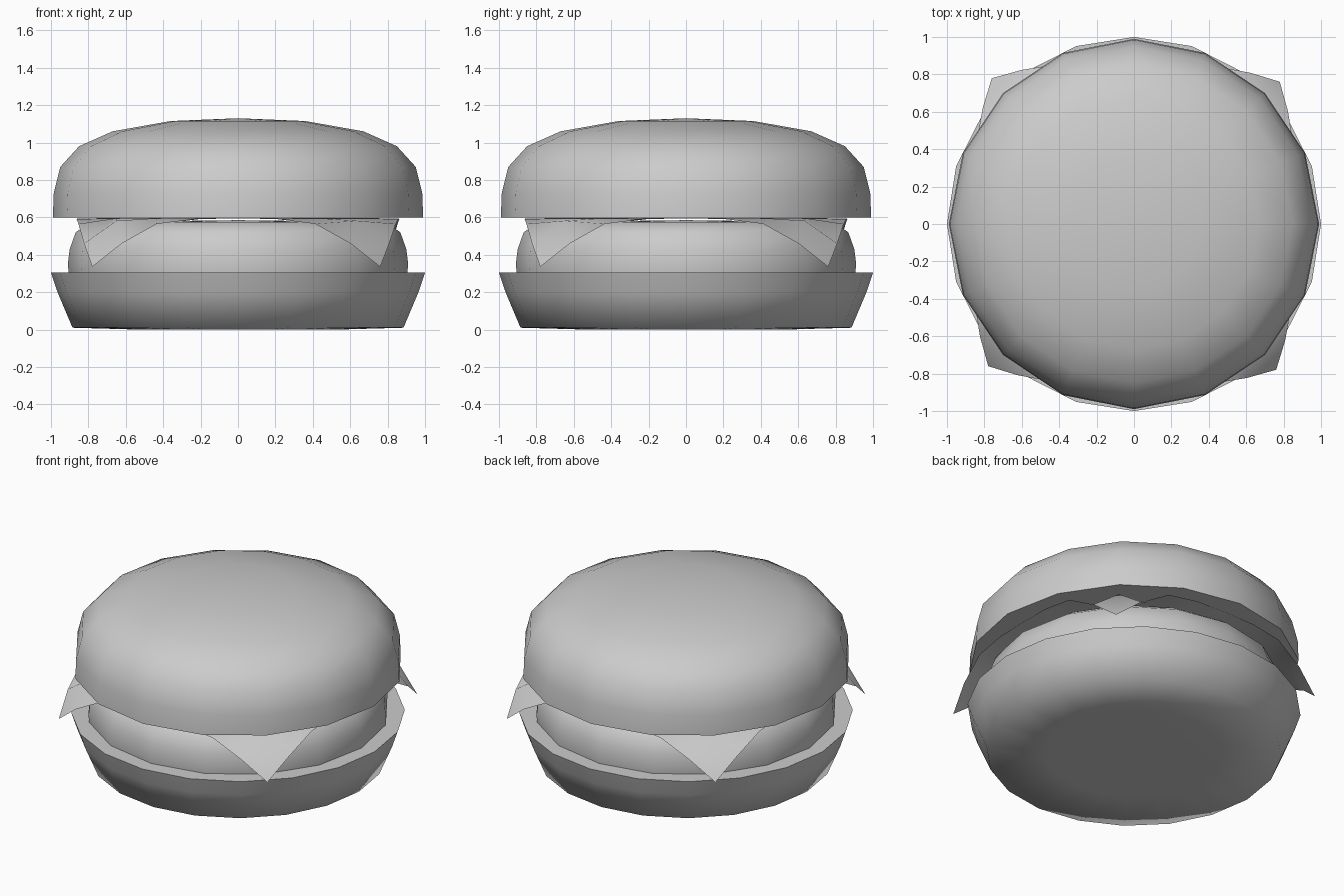
import bpy, bmesh, math

if "Cube" in bpy.data.objects:
    bpy.data.objects.remove(bpy.data.objects["Cube"])


def finish(bm, name, angle=70):
    bmesh.ops.recalc_face_normals(bm, faces=bm.faces)
    mesh = bpy.data.meshes.new(name)
    bm.to_mesh(mesh)
    bm.free()
    ob = bpy.data.objects.new(name, mesh)
    bpy.context.collection.objects.link(ob)
    bpy.ops.object.select_all(action='DESELECT')
    ob.select_set(True)
    bpy.context.view_layer.objects.active = ob
    bpy.ops.object.shade_smooth_by_angle(angle=math.radians(angle))
    return ob


def lathe(name, profile, sides):
    """Revolve (radius, z) points around z; radius 0 makes a pole."""
    bm = bmesh.new()
    rings = []
    for r, z in profile:
        n = sides if r > 0 else 1
        rings.append([bm.verts.new((r * math.cos(2 * math.pi * i / sides),
                                    r * math.sin(2 * math.pi * i / sides), z))
                      for i in range(n)])
    for a, b in zip(rings, rings[1:]):
        for i in range(sides):
            j = (i + 1) % sides
            loop = [a[i % len(a)], a[j % len(a)], b[j % len(b)], b[i % len(b)]]
            bm.faces.new(list(dict.fromkeys(loop)))
    return finish(bm, name)


# Bottom bun: shallow dish shape, flat on top
lathe("bottom_bun", [(0, 0), (0.53, 0), (0.885, 0.01), (0.965, 0.2),
                     (1.0, 0.305), (0, 0.305)], 20)

# Patty: thick disc with a rounded rim
lathe("patty", [(0, 0.3), (0.905, 0.3), (0.91, 0.35), (0.9, 0.43),
                (0.868, 0.52), (0.79, 0.575), (0, 0.585)], 16)

# Top bun: flat underside and domed top
lathe("top_bun", [(0, 0.6), (0.99, 0.6), (0.985, 0.73), (0.95, 0.87),
                  (0.85, 0.98), (0.67, 1.06), (0.36, 1.115), (0, 1.13)], 16)

# Cheese: square slice whose corners droop beyond the patty
DROOP = [(0, 0, 0.597), (0.86, 0.86, 0.595), (0.886, 0.886, 0.591),
         (0.961, 0.948, 0.565), (1.075, 1.02, 0.46), (1.217, 1.089, 0.335)]


def droop(s):
    for (s0, r0, z0), (s1, r1, z1) in zip(DROOP, DROOP[1:]):
        if s <= s1 + 1e-3:
            t = (s - s0) / (s1 - s0)
            return r0 + t * (r1 - r0), z0 + t * (z1 - z0)


bm = bmesh.new()
bmesh.ops.create_grid(bm, x_segments=8, y_segments=8, size=0.86)
for v in bm.verts:
    s = math.hypot(v.co.x, v.co.y)
    if s > 0:
        r, z = droop(s)
        v.co = (v.co.x * r / s, v.co.y * r / s, z)
    else:
        v.co.z = DROOP[0][2]
cheese = finish(bm, "cheese_slice")
cheese.rotation_euler.z = math.radians(-0.7)
